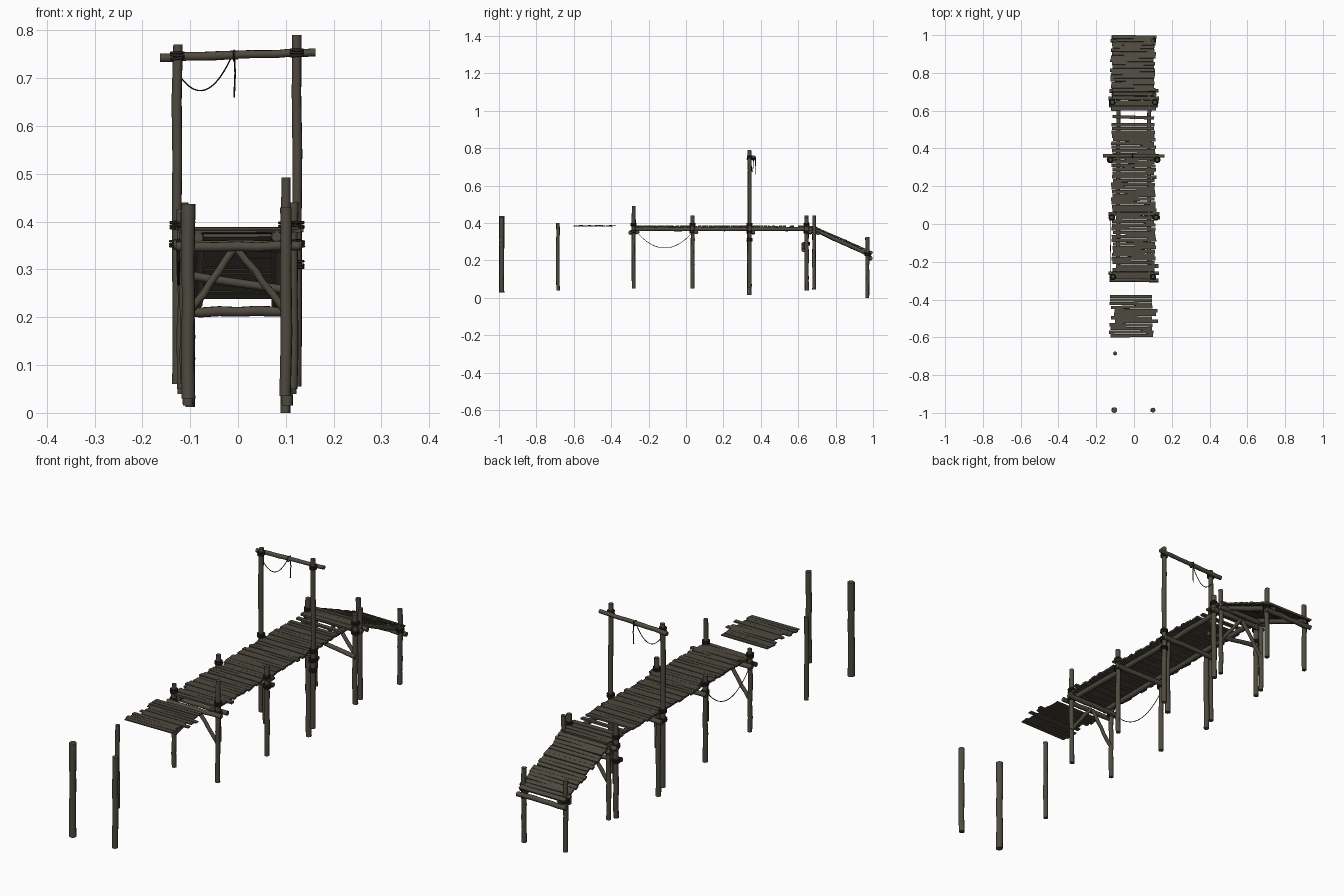
import bpy, bmesh, math, random
from mathutils import Vector, Matrix

if "Cube" in bpy.data.objects:
    bpy.data.objects.remove(bpy.data.objects["Cube"])

random.seed(7)
R = random.uniform


def material(name, col):
    m = bpy.data.materials.new(name)
    m.diffuse_color = (*col, 1)
    m.use_nodes = True
    m.node_tree.nodes["Principled BSDF"].inputs["Base Color"].default_value = m.diffuse_color
    return m


WOOD = material("weathered wood", (0.078, 0.069, 0.050))
PLANK = material("plank wood", (0.074, 0.066, 0.049))
ROPE = material("dark rope", (0.022, 0.019, 0.014))


def finish(bm, name, mat):
    bmesh.ops.recalc_face_normals(bm, faces=bm.faces)
    me = bpy.data.meshes.new(name)
    bm.to_mesh(me)
    bm.free()
    me.materials.append(mat)
    ob = bpy.data.objects.new(name, me)
    bpy.context.collection.objects.link(ob)
    return ob


def log(name, a, b, r, mat=WOOD, sides=10, rings=6, wobble=0.0015):
    """Slightly crooked round timber from a to b."""
    a, b = Vector(a), Vector(b)
    d = (b - a).normalized()
    u = d.orthogonal().normalized()
    v = d.cross(u)
    bm = bmesh.new()
    loops = []
    for i in range(rings + 1):
        off = u * R(-wobble, wobble) + v * R(-wobble, wobble)
        rr = r * R(0.94, 1.04)
        c = a.lerp(b, i / rings) + off
        loops.append([bm.verts.new(c + rr * (u * math.cos(t) + v * math.sin(t)))
                      for t in (2 * math.pi * k / sides for k in range(sides))])
    for p, q in zip(loops, loops[1:]):
        for k in range(sides):
            bm.faces.new((p[k], p[k - 1], q[k - 1], q[k])).smooth = True
    bm.faces.new(loops[0])
    bm.faces.new(loops[-1])
    return finish(bm, name, mat)


def post(name, x, y, z0, z1, r):
    return log(name, (x, y, z0), (x, y, z1), r)


def rope(name, pts, r=0.0016, cyclic=False):
    cu = bpy.data.curves.new(name, 'CURVE')
    cu.dimensions = '3D'
    cu.bevel_depth = r
    cu.bevel_resolution = 1
    s = cu.splines.new('POLY')
    s.points.add(len(pts) - 1)
    for p, co in zip(s.points, pts):
        p.co = (*co, 1)
    s.use_cyclic_u = cyclic
    cu.materials.append(ROPE)
    ob = bpy.data.objects.new(name, cu)
    bpy.context.collection.objects.link(ob)


def binding(x, y, z, r):
    """Three turns of rope wound round a post."""
    for k in (-1, 0, 1):
        t0 = R(-0.12, 0.12)
        pts = [(x + r * math.cos(t), y + r * math.sin(t),
                z + k * 0.006 + r * t0 * math.cos(t))
               for t in (i * math.pi / 8 for i in range(16))]
        rope("rope_binding", pts, 0.0032, True)


def planks(name, y0, y1, z0, z1, x0, x1, thick=0.008, pitch=0.0195, shift=(), skew=0.012):
    """Row of rough boards between two heights."""
    bm = bmesh.new()
    n = max(1, round(math.hypot(y1 - y0, z1 - z0) / pitch))
    ang = math.atan2(z1 - z0, y1 - y0)
    step = math.hypot(y1 - y0, z1 - z0) / n
    for i in range(n):
        f = (i + 0.5) / n
        dx = 0.022 if i in shift else 0
        xa, xb = x0 + R(-0.004, 0.008) + dx, x1 + R(-0.008, 0.005) + dx
        m = (Matrix.Translation(((xa + xb) / 2, y0 + (y1 - y0) * f, z0 + (z1 - z0) * f + R(-0.001, 0.001)))
             @ Matrix.Rotation(ang + R(-0.03, 0.03), 4, 'X')
             @ Matrix.Rotation(R(-skew, skew), 4, 'Z')
             @ Matrix.Rotation(R(-0.01, 0.01), 4, 'Y')
             @ Matrix.Diagonal((xb - xa, step * R(0.84, 0.98), thick, 1)))
        bmesh.ops.create_cube(bm, size=1, matrix=m)
    return finish(bm, name, PLANK)


# Free-standing posts at the broken front end
post("front_post_left", -0.104, -0.985, 0.03, 0.437, 0.0145)
post("front_post_right", 0.10, -0.985, 0.035, 0.43, 0.0125)
post("lone_post", -0.10, -0.685, 0.04, 0.40, 0.0095)

# Detached deck section
planks("detached_deck", -0.60, -0.375, 0.385, 0.385, -0.128, 0.102, 0.005, 0.0188, (4, 6, 7))

# Main deck boards, with a gap near the rear
planks("main_deck", -0.292, 0.535, 0.382, 0.382, -0.118, 0.114, shift=(3, 16, 17))
planks("gap_board_front", 0.556, 0.574, 0.382, 0.382, -0.12, 0.11, skew=0.05)
planks("gap_boards_rear", 0.598, 0.655, 0.382, 0.382, -0.117, 0.114, pitch=0.028)
planks("rear_deck", 0.655, 0.70, 0.382, 0.378, -0.117, 0.114)

# Ramp boards
planks("ramp_deck", 0.70, 0.998, 0.372, 0.242, -0.122, 0.112, skew=0.02)

# Stringers beneath deck and ramp
for x in (-0.083, 0.08):
    log("deck_stringer", (x, -0.29, 0.368), (x, 0.70, 0.368), 0.011, rings=12)
    log("ramp_stringer", (x, 0.685, 0.365), (x, 0.99, 0.228), 0.011)

# Support posts: name, x, y, bottom, top, radius
for n, x, y, z0, z1, r in (
        ("deck_front_post_left", -0.112, -0.28, 0.06, 0.42, 0.010),
        ("deck_front_post_right", 0.10, -0.28, 0.05, 0.492, 0.010),
        ("second_post_left", -0.117, 0.035, 0.05, 0.425, 0.0105),
        ("second_post_right", 0.115, 0.035, 0.05, 0.44, 0.0105),
        ("gate_post_left", -0.127, 0.34, 0.06, 0.77, 0.0105),
        ("gate_post_right", 0.123, 0.34, 0.055, 0.79, 0.0105),
        ("gate_side_post_left", -0.105, 0.338, 0.015, 0.37, 0.0115),
        ("gate_side_post_right", 0.102, 0.338, 0.015, 0.37, 0.0115),
        ("rear_post_left", -0.115, 0.645, 0.04, 0.44, 0.0115),
        ("rear_post_right", 0.112, 0.645, 0.04, 0.43, 0.0115),
        ("ramp_top_post_left", -0.108, 0.685, 0.045, 0.365, 0.010),
        ("ramp_top_post_right", 0.108, 0.685, 0.045, 0.44, 0.010),
        ("ramp_end_post_left", -0.10, 0.97, 0.012, 0.32, 0.0105),
        ("ramp_end_post_right", 0.10, 0.97, 0.0, 0.325, 0.0105)):
    post(n, x, y, z0, z1, r)

# Cross beams tied to the posts
for y, xl, xr in ((-0.28, -0.112, 0.10), (0.035, -0.117, 0.115),
                  (0.34, -0.127, 0.123), (0.645, -0.115, 0.112)):
    log("cross_beam", (-0.135, y + 0.019, 0.350), (0.133, y + 0.019, 0.352), 0.0105)
    for x in (xl, xr):
        binding(x, y, 0.353, 0.0145)
        binding(x, y, 0.392, 0.0135)
log("front_cross_beam", (-0.13, -0.298, 0.347), (0.13, -0.298, 0.349), 0.010)
log("ramp_top_beam", (-0.13, 0.705, 0.348), (0.13, 0.705, 0.346), 0.010)
log("ramp_end_beam", (-0.118, 0.987, 0.212), (0.118, 0.987, 0.212), 0.0105)
log("sloping_beam", (-0.13, 0.627, 0.29), (0.125, 0.627, 0.255), 0.0095)
for x in (-0.10, 0.10):
    binding(x, 0.97, 0.235, 0.0145)
binding(-0.115, 0.645, 0.29, 0.0155)
binding(0.123, 0.34, 0.31, 0.0135)

# Diagonal braces
for y in (-0.278, 0.683):
    for s in (-1, 1):
        log("diagonal_brace", (s * 0.105, y, 0.205), (s * 0.004 - 0.004, y, 0.342), 0.008)

# Gate crossbar
log("gate_crossbar_left", (-0.163, 0.36, 0.743), (0.0, 0.36, 0.748), 0.0095)
log("gate_crossbar_right", (0.0, 0.36, 0.748), (0.162, 0.36, 0.754), 0.0085)
binding(-0.127, 0.34, 0.747, 0.0125)
binding(0.123, 0.34, 0.753, 0.0125)


# Hanging ropes
def sag(a, b, d, n=20):
    a, b = Vector(a), Vector(b)
    return [a.lerp(b, t) - Vector((0, 0, 4 * d * t * (1 - t))) for t in (i / n for i in range(n + 1))]


rope("side_rope", sag((-0.122, -0.275, 0.365), (-0.127, 0.03, 0.345), 0.088))
rope("gate_rope", sag((-0.122, 0.35, 0.705), (-0.008, 0.362, 0.757), 0.054))
rope("gate_rope_end", [(-0.008, 0.371, 0.757), (-0.006, 0.371, 0.71), (-0.008, 0.37, 0.66)], 0.002)
rope("crossbar_loop", [(-0.008, 0.36 + 0.011 * math.cos(t), 0.747 + 0.011 * math.sin(t))
                       for t in (i * math.pi / 8 for i in range(16))], 0.002, True)
